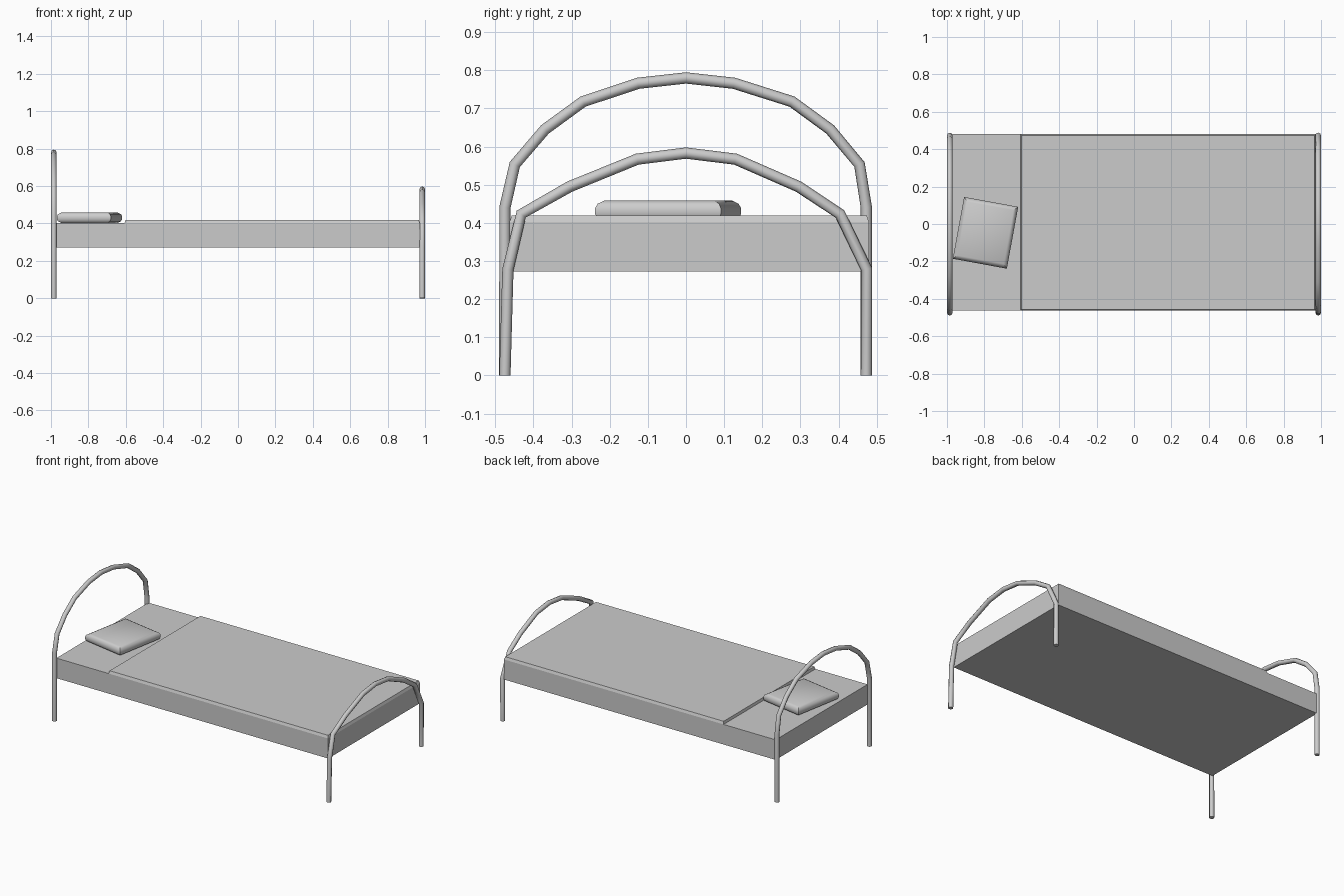
import bpy, bmesh, math
from mathutils import Matrix, Vector

if "Cube" in bpy.data.objects:
    bpy.data.objects.remove(bpy.data.objects["Cube"])


def finish(obj, angle):
    bpy.ops.object.select_all(action='DESELECT')
    obj.select_set(True)
    bpy.context.view_layer.objects.active = obj
    bpy.ops.object.shade_smooth_by_angle(angle=math.radians(angle))


def loft(name, rings, matrix=Matrix(), smooth=0):
    """Stack of rectangles (x0, x1, y0, y1, z), capped at both ends."""
    bm = bmesh.new()
    loops = []
    for x0, x1, y0, y1, z in rings:
        loops.append([bm.verts.new((x, y, z)) for x, y in
                      ((x0, y0), (x1, y0), (x1, y1), (x0, y1))])
    for a, b in zip(loops, loops[1:]):
        for i in range(4):
            j = (i + 1) % 4
            bm.faces.new((a[i], a[j], b[j], b[i]))
    bm.faces.new(loops[0][::-1])
    bm.faces.new(loops[-1])
    bm.transform(matrix)
    mesh = bpy.data.meshes.new(name)
    bm.to_mesh(mesh)
    bm.free()
    obj = bpy.data.objects.new(name, mesh)
    bpy.context.collection.objects.link(obj)
    if smooth:
        finish(obj, smooth)
    return obj


def tube(name, x, path, radius=0.0148):
    """Bent pipe lying in the plane of constant x."""
    curve = bpy.data.curves.new(name, 'CURVE')
    curve.dimensions = '3D'
    curve.bevel_depth = radius
    curve.bevel_resolution = 2
    curve.use_fill_caps = True
    spline = curve.splines.new('POLY')
    spline.points.add(len(path) - 1)
    for p, (y, z) in zip(spline.points, path):
        p.co = (x, y, z, 1)
    obj = bpy.data.objects.new(name, curve)
    bpy.context.collection.objects.link(obj)
    bpy.ops.object.select_all(action='DESELECT')
    obj.select_set(True)
    bpy.context.view_layer.objects.active = obj
    bpy.ops.object.convert(target='MESH')
    finish(bpy.context.view_layer.objects.active, 50)


# Arched pipe frames, legs included
tube("head_frame", -0.985, [
    (-.475, 0), (-.475, .44), (-.449, .553), (-.370, .645), (-.270, .718),
    (-.126, .766), (0, .780), (.126, .766), (.278, .718), (.378, .645),
    (.455, .553), (.473, .44), (.473, 0)])
tube("foot_frame", 0.985, [
    (-.475, 0), (-.467, .278), (-.432, .423), (-.305, .495), (-.128, .567),
    (0, .583), (.130, .567), (.295, .495), (.404, .423), (.474, .278),
    (.473, 0)])

# Mattress block and the raised blanket with slightly sloped edges
X0, X1, Y0, Y1 = -0.98, 0.972, -0.463, 0.48
loft("mattress", [(X0, X1, Y0, Y1, .272), (X0, X1, Y0, Y1, .402)])
s = 0.006
loft("blanket", [(-.606, X1, Y0, Y1, .402),
                 (-.602, X1 - s, Y0 + s, Y1 - s, .419)])

# Pillow: rounded sides with mitred corners, turned a little
w, d = 0.147, 0.168
profile = [(.022, .402), (.006, .411), (0, .424), (0, .438),
           (.006, .450), (.022, .459)]
loft("pillow",
     [(-w + i, w - i, -d + i, d - i, z) for i, z in profile],
     Matrix.Translation(Vector((-.794, -.047, 0)))
     @ Matrix.Rotation(math.radians(-10.4), 4, 'Z'), smooth=40)
